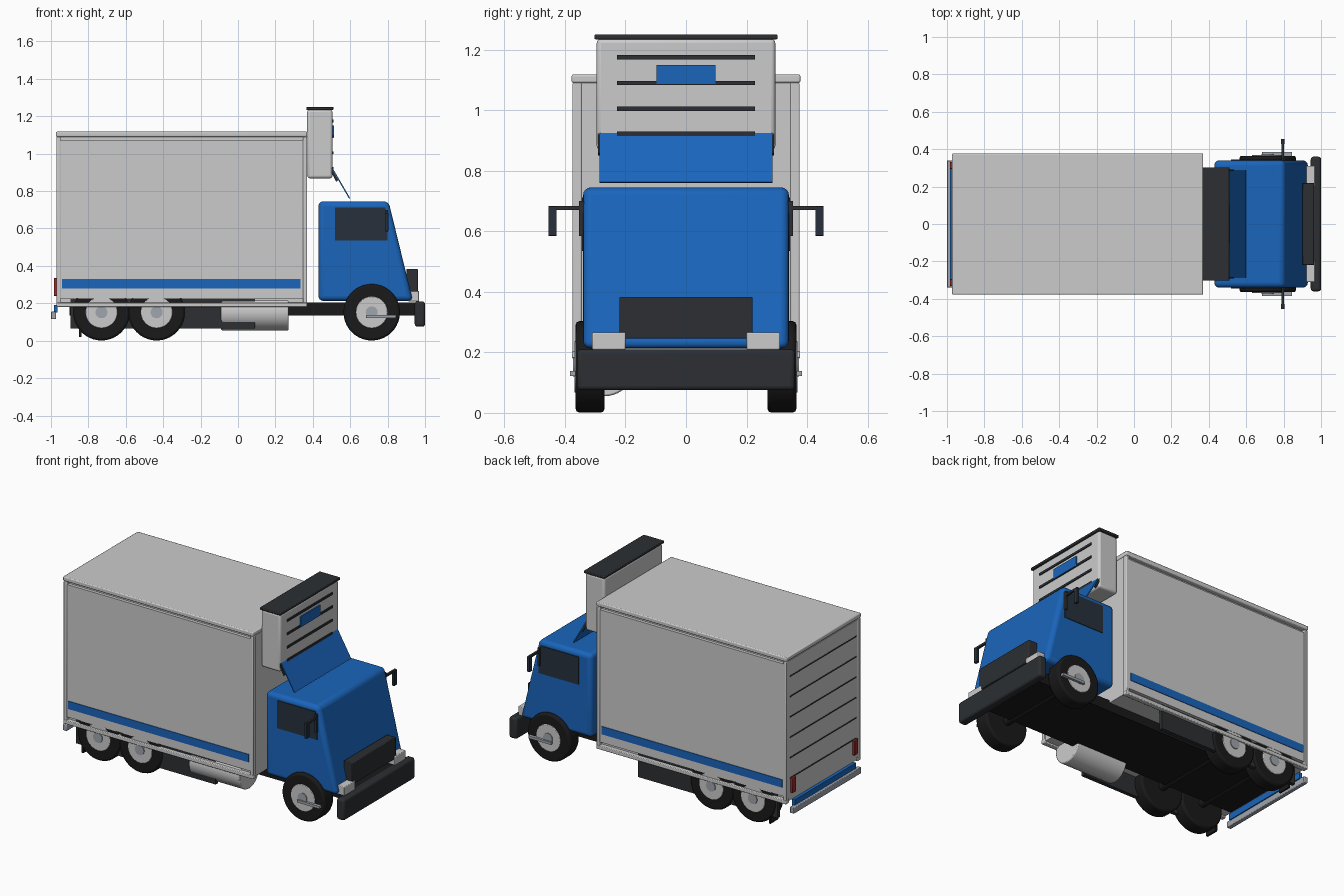
import bpy, bmesh, math
from mathutils import Vector

if "Cube" in bpy.data.objects:
    bpy.data.objects.remove(bpy.data.objects["Cube"])


def mat(name, rgb):
    m = bpy.data.materials.new(name)
    m.diffuse_color = (*rgb, 1)
    m.use_nodes = True
    m.node_tree.nodes["Principled BSDF"].inputs["Base Color"].default_value = m.diffuse_color
    return m


BLUE = mat("blue_paint", (0.01, 0.13, 0.50))
DARK = mat("dark_trim", (0.025, 0.028, 0.032))
RUBBER = mat("rubber", (0.01, 0.01, 0.011))
GLASS = mat("glass", (0.02, 0.03, 0.045))
LIGHT = mat("light_grey", (0.68, 0.69, 0.70))
PANEL = mat("panel_grey", (0.56, 0.57, 0.58))
STEEL = mat("steel", (0.35, 0.38, 0.42))
RED = mat("red_lens", (0.35, 0.02, 0.02))


def finish(name, bm, m, bevel=0, segs=2):
    bmesh.ops.recalc_face_normals(bm, faces=bm.faces)
    me = bpy.data.meshes.new(name)
    bm.to_mesh(me)
    bm.free()
    ob = bpy.data.objects.new(name, me)
    bpy.context.collection.objects.link(ob)
    if m:
        me.materials.append(m)
    if bevel:
        mod = ob.modifiers.new("bevel", 'BEVEL')
        mod.width, mod.segments, mod.limit_method = bevel, segs, 'ANGLE'
    bpy.ops.object.select_all(action='DESELECT')
    ob.select_set(True)
    bpy.context.view_layer.objects.active = ob
    bpy.ops.object.shade_smooth_by_angle(angle=math.radians(35))
    return ob


def box(name, x, y, z, m=None, bevel=0, segs=2):
    """Box from (min, max) ranges on each axis."""
    bm = bmesh.new()
    bmesh.ops.create_cube(bm, size=1)
    for v in bm.verts:
        v.co = Vector([(r[0] + r[1]) / 2 + c * (r[1] - r[0]) for r, c in zip((x, y, z), v.co)])
    return finish(name, bm, m, bevel, segs)


def pair(name, x, y, z, m=None, bevel=0):
    """Mirrored boxes on both sides of the truck."""
    box(name + "_left", x, y, z, m, bevel)
    box(name + "_right", x, (-y[1], -y[0]), z, m, bevel)


def prism(name, pts, y, m=None, bevel=0, segs=2):
    """Side profile (x, z) extruded across y."""
    bm = bmesh.new()
    f = bm.faces.new([bm.verts.new((px, y[0], pz)) for px, pz in pts])
    ext = bmesh.ops.extrude_face_region(bm, geom=[f])
    for v in ext["geom"]:
        if isinstance(v, bmesh.types.BMVert):
            v.co.y = y[1]
    return finish(name, bm, m, bevel, segs)


def cyl(name, r, c, depth, axis, m=None, bevel=0):
    bm = bmesh.new()
    bmesh.ops.create_cone(bm, cap_ends=True, segments=40, radius1=r, radius2=r, depth=depth)
    ob = finish(name, bm, m, bevel)
    ob.location = c
    ob.rotation_euler = (math.pi / 2, 0, 0) if axis == 'y' else (0, math.pi / 2, 0)
    return ob


# Cargo box: core, side panels, stripe, rails, posts and roof
box("cargo_core", (-0.965, 0.365), (-0.35, 0.35), (0.19, 1.09), LIGHT)
pair("side_panel", (-0.955, 0.355), (0.34, 0.37), (0.225, 1.07), PANEL)
pair("side_stripe", (-0.94, 0.335), (0.36, 0.374), (0.28, 0.33), BLUE)
pair("bottom_rail", (-0.97, 0.37), (0.345, 0.377), (0.18, 0.205), LIGHT, 0.004)
for n, x in (("rear", -0.97), ("front", 0.348)):
    pair(n + "_corner_post", (x, x + 0.022), (0.345, 0.375), (0.2, 1.09), LIGHT, 0.004)
box("roof", (-0.973, 0.37), (-0.378, 0.378), (1.09, 1.118), LIGHT, 0.006)

# Rear shutter door and tail lights
box("rear_door", (-0.969, -0.95), (-0.345, 0.345), (0.21, 1.085), PANEL)
for i in range(6):
    z = 0.33 + i * 0.13
    box(f"door_groove_{i}", (-0.971, -0.96), (-0.335, 0.335), (z, z + 0.008), DARK)
pair("tail_light", (-0.985, -0.965), (0.295, 0.332), (0.24, 0.335), RED, 0.003)
box("rear_bumper", (-1.0, -0.972), (-0.34, 0.34), (0.115, 0.155), STEEL, 0.004)
box("rear_blue_bar", (-0.985, -0.965), (-0.31, 0.31), (0.15, 0.19), BLUE)

# Refrigeration unit on the front wall
box("cooling_unit", (0.37, 0.505), (-0.295, 0.295), (0.868, 1.236), LIGHT, 0.014, 3)
box("cooling_cap", (0.365, 0.511), (-0.303, 0.303), (1.234, 1.25), DARK, 0.004)
for i, z in enumerate((0.922, 1.005, 1.09, 1.175)):
    box(f"cooling_slat_{i}", (0.5, 0.511), (-0.228, 0.228), (z - 0.007, z + 0.007), DARK)
box("cooling_badge_panel", (0.5, 0.513), (-0.098, 0.098), (1.086, 1.15), BLUE)

# Sloping wind deflector with side struts
prism("wind_deflector", [(0.505, 0.925), (0.60, 0.762), (0.594, 0.759), (0.499, 0.922)],
      (-0.285, 0.285), BLUE)
for n, s in (("left", 1), ("right", -1)):
    y = sorted((s * 0.284, s * 0.291))
    prism("deflector_strut_" + n, [(0.5, 0.925), (0.535, 0.858), (0.525, 0.85), (0.495, 0.91)], y, DARK)

# Cab with slanted nose
prism("cab", [(0.43, 0.213), (0.935, 0.213), (0.805, 0.745), (0.43, 0.745)], (-0.34, 0.34), BLUE, 0.026, 4)
for n, s in (("left", 1), ("right", -1)):
    y = sorted((s * 0.33, s * 0.344))
    prism("side_window_" + n, [(0.518, 0.535), (0.80, 0.535), (0.80, 0.66), (0.787, 0.712), (0.518, 0.712)],
          y, GLASS)
pair("mirror_arm", (0.788, 0.802), (0.352, 0.453), (0.671, 0.684), DARK)
pair("mirror", (0.786, 0.804), (0.427, 0.455), (0.585, 0.683), GLASS, 0.002)
pair("mirror_mount", (0.788, 0.802), (0.335, 0.354), (0.585, 0.70), DARK)

# Nose: grille, headlights, bumper
box("grille", (0.90, 0.962), (-0.22, 0.22), (0.245, 0.383), DARK, 0.004)
pair("headlight", (0.91, 0.968), (0.2, 0.31), (0.209, 0.266), LIGHT, 0.004)
box("front_bumper", (0.945, 1.0), (-0.36, 0.36), (0.075, 0.21), DARK, 0.014, 3)

# Chassis, side guards, tank, mud flaps, steps
box("chassis", (-0.9, 0.955), (-0.22, 0.22), (0.135, 0.205), RUBBER)
pair("side_guard", (-0.895, 0.09), (0.33, 0.354), (0.065, 0.222), DARK)
cyl("fuel_tank", 0.1, (0.09, -0.27, 0.155), 0.36, 'x', LIGHT, 0.006)
pair("mud_flap", (-0.85, -0.838), (0.28, 0.362), (0.02, 0.155), RUBBER)
pair("cab_step", (0.685, 0.845), (0.345, 0.384), (0.122, 0.138), STEEL)

# Wheels
for n, x in (("front", 0.715), ("middle", -0.435), ("rear", -0.73)):
    cyl(n + "_axle", 0.025, (x, 0, 0.152), 0.6, 'y', RUBBER)
    for side, s in (("left", 1), ("right", -1)):
        tag = f"{n}_{side}"
        cyl(tag + "_tyre", 0.151, (x, s * 0.317, 0.152), 0.095, 'y', RUBBER, 0.012)
        cyl(tag + "_rim", 0.085, (x, s * 0.32, 0.152), 0.097, 'y', LIGHT, 0.003)
        cyl(tag + "_hub", 0.032, (x, s * 0.324, 0.152), 0.1, 'y', STEEL)
